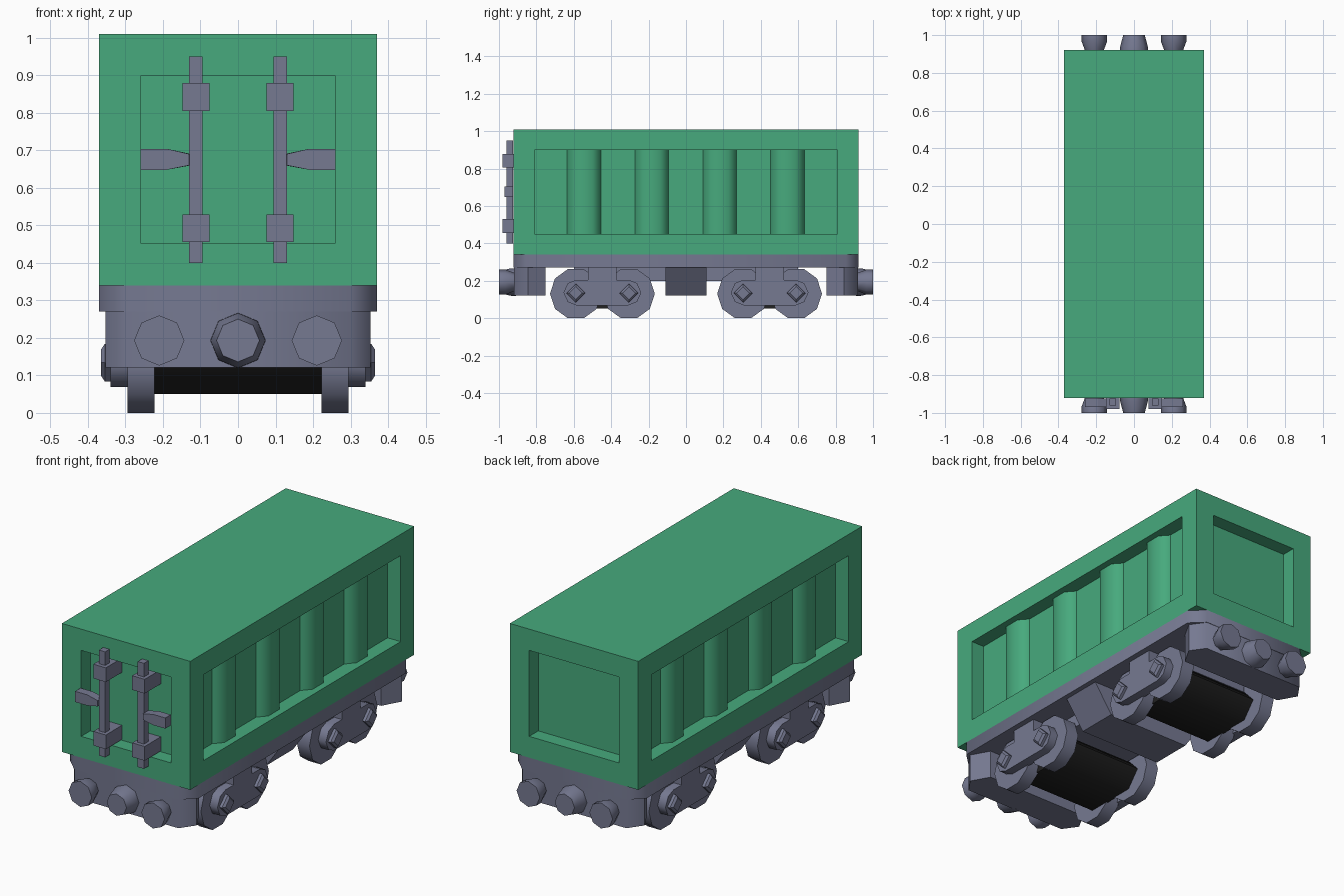
import bpy, bmesh, math

if "Cube" in bpy.data.objects:
    bpy.data.objects.remove(bpy.data.objects["Cube"])


def material(name, rgb):
    m = bpy.data.materials.new(name)
    m.diffuse_color = (*rgb, 1)
    m.use_nodes = True
    m.node_tree.nodes["Principled BSDF"].inputs["Base Color"].default_value = m.diffuse_color
    return m


GREEN = material("container green", (0.063, 0.40, 0.205))
GREY = material("chassis blue grey", (0.18, 0.192, 0.285))
DARK = material("axle black", (0.016, 0.016, 0.016))


def finish(name, bm, mat, smooth=0):
    bmesh.ops.recalc_face_normals(bm, faces=bm.faces)
    me = bpy.data.meshes.new(name)
    bm.to_mesh(me)
    bm.free()
    me.materials.append(mat)
    if smooth:
        me.shade_smooth()
        me.set_sharp_from_angle(angle=math.radians(smooth))
    ob = bpy.data.objects.new(name, me)
    bpy.context.collection.objects.link(ob)
    return ob


def loft(name, axis, rings, mat, smooth=0):
    """Closed solid through rings of (position on axis, 2D profile)."""
    place = {"X": lambda p, q, t: (t, p, q),
             "Y": lambda p, q, t: (p, t, q),
             "Z": lambda p, q, t: (p, q, t)}[axis]
    bm = bmesh.new()
    loops = [[bm.verts.new(place(p, q, t)) for p, q in pts] for t, pts in rings]
    n = len(loops[0])
    for a, b in zip(loops, loops[1:]):
        for i in range(n):
            j = (i + 1) % n
            bm.faces.new((a[i], a[j], b[j], b[i]))
    bm.faces.new(loops[0])
    bm.faces.new(loops[-1])
    return finish(name, bm, mat, smooth)


def prism(name, axis, pts, a, b, mat, smooth=0):
    return loft(name, axis, [(a, pts), (b, pts)], mat, smooth)


def rect(p0, p1, q0, q1):
    return [(p0, q0), (p1, q0), (p1, q1), (p0, q1)]


def ngon(p, q, r, n):
    return [(p + r * math.cos(2 * math.pi * i / n),
             q + r * math.sin(2 * math.pi * i / n)) for i in range(n)]


def box(name, x0, x1, y0, y1, z0, z1, mat):
    return prism(name, "Z", rect(x0, x1, y0, y1), z0, z1, mat)


# Container with a straight-sided recessed panel in all four walls
bm = bmesh.new()
bmesh.ops.create_cube(bm, size=1)
for v in bm.verts:
    v.co = (v.co.x * 0.74, v.co.y * 1.844, 0.675 + v.co.z * 0.67)
bm.normal_update()
walls = [f for f in bm.faces if abs(f.normal.z) < 0.5]
bmesh.ops.inset_individual(bm, faces=walls, thickness=0.111, use_even_offset=True)
bm.normal_update()
bmesh.ops.inset_individual(bm, faces=walls, thickness=0, depth=-0.075)
finish("container", bm, GREEN)

# Vertical ribs in the side panels
for s in (-1, 1):
    for y in (-0.545, -0.183, 0.181, 0.543):
        rib = [(s * 0.285, y - 0.09), (s * 0.295, y - 0.09), (s * 0.335, y - 0.045),
               (s * 0.335, y + 0.045), (s * 0.295, y + 0.09), (s * 0.285, y + 0.09)]
        prism("side_rib", "Z", rib, 0.45, 0.905, GREEN, 60)

# Locking bars, brackets and handles on the front
for s in (-1, 1):
    x = s * 0.112
    box("lock_bar", x - 0.018, x + 0.018, -0.96, -0.924, 0.40, 0.95, GREY)
    for z in (0.492, 0.842):
        box("lock_bracket", x - 0.036, x + 0.036, -0.98, -0.845, z - 0.037, z + 0.037, GREY)
    handle = [(s * 0.125, 0.66), (s * 0.19, 0.648), (s * 0.26, 0.648),
              (s * 0.26, 0.704), (s * 0.19, 0.704), (s * 0.125, 0.69)]
    loft("lock_handle", "Y", [(-0.97, [(max(abs(p), 0.13) * s, q) for p, q in handle]),
                              (-0.925, handle)], GREY)

# Chassis frame with cut corners
frame = [(-0.37, -0.855), (-0.30, -0.922), (0.30, -0.922), (0.37, -0.855),
         (0.37, 0.855), (0.30, 0.922), (-0.30, 0.922), (-0.37, 0.855)]
prism("chassis_frame", "Z", frame, 0.27, 0.341, GREY, 60)
box("centre_sill", -0.21, 0.21, -0.60, 0.60, 0.20, 0.275, GREY)
belly = [(-0.345, 0.272), (-0.24, 0.122), (0.24, 0.122), (0.345, 0.272)]
prism("belly_box", "Y", belly, -0.11, 0.11, GREY)

# End beams, buffers and couplers
for e in (-1, 1):
    beam = [(-0.30, e * 0.92), (0.30, e * 0.92), (0.353, e * 0.845),
            (0.30, e * 0.75), (-0.30, e * 0.75), (-0.353, e * 0.845)]
    prism("end_beam", "Z", beam, 0.121, 0.272, GREY, 60)
    for x in (-0.21, 0.21):
        loft("buffer", "Y", [(e * 0.91, ngon(x, 0.193, 0.046, 8)),
                             (e * 0.965, ngon(x, 0.193, 0.067, 8)),
                             (e * 1.0, ngon(x, 0.193, 0.067, 8))], GREY, 50)
    loft("coupler", "Y", [(e * 0.91, ngon(0, 0.193, 0.074, 8)),
                          (e * 0.94, ngon(0, 0.193, 0.073, 8)),
                          (e * 1.0, ngon(0, 0.193, 0.057, 8))], GREY, 50)

# Two bogies
for yc in (-0.447, 0.447):
    drum = [(yc - 0.14, 0.21), (yc - 0.21, 0.137), (yc - 0.14, 0.051),
            (yc + 0.14, 0.051), (yc + 0.21, 0.137), (yc + 0.14, 0.21)]
    prism("axle_drum", "X", drum, -0.23, 0.23, DARK, 60)
    for s in (-1, 1):
        plate = [(yc - 0.208, 0.137), (yc - 0.185, 0.187), (yc - 0.14, 0.205),
                 (yc + 0.14, 0.205), (yc + 0.185, 0.187), (yc + 0.208, 0.137),
                 (yc + 0.185, 0.087), (yc + 0.14, 0.069),
                 (yc - 0.14, 0.069), (yc - 0.185, 0.087)]
        prism("bogie_side_frame", "X", plate, s * 0.285, s * 0.34, GREY, 50)
        prism("bogie_hanger", "X", rect(yc - 0.076, yc + 0.076, 0.19, 0.275),
              s * 0.20, s * 0.34, GREY)
        for y in (yc - 0.142, yc + 0.142):
            prism("wheel", "X", ngon(y, 0.131, 0.138, 10), s * 0.222, s * 0.295, GREY, 40)
            loft("axle_nut", "X", [(s * 0.33, ngon(y, 0.134, 0.05, 4)),
                                   (s * 0.355, ngon(y, 0.134, 0.05, 4)),
                                   (s * 0.365, ngon(y, 0.134, 0.035, 4))], GREY)
